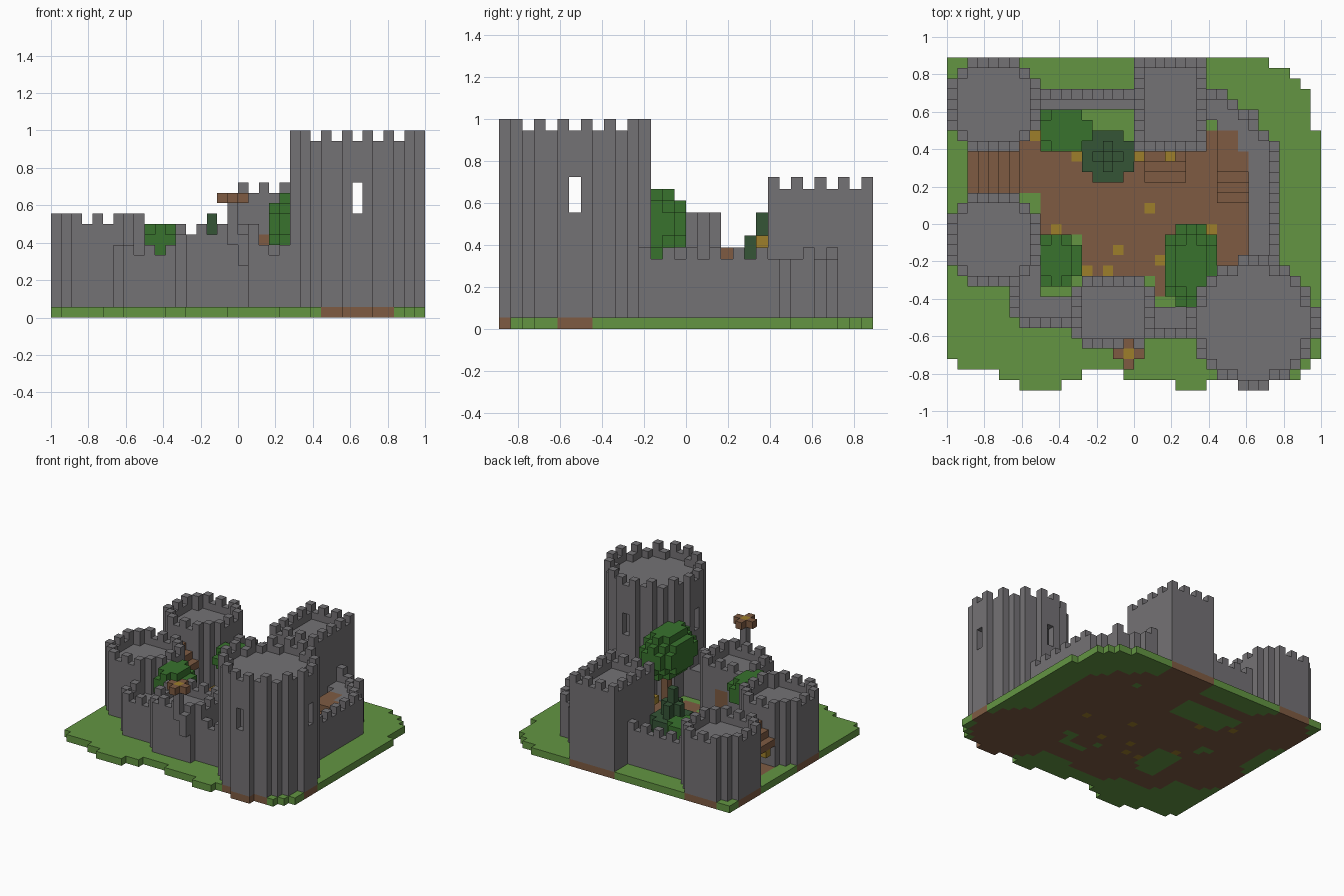
import bpy, bmesh
from mathutils import Vector

if "Cube" in bpy.data.objects:
    bpy.data.objects.remove(bpy.data.objects["Cube"], do_unlink=True)

UNIT = 2 / 36                       # edge of one block
COLOURS = {
    "stone": (0.175, 0.168, 0.178), "grass": (0.125, 0.3, 0.055),
    "wood": (0.21, 0.105, 0.055), "leaf": (0.04, 0.17, 0.027),
    "pine": (0.035, 0.09, 0.037), "gold": (0.34, 0.21, 0.024),
}
NAMES = list(COLOURS)
mats = []
for name, rgb in COLOURS.items():
    m = bpy.data.materials.new(name)
    m.use_nodes = True
    m.diffuse_color = (*rgb, 1)
    bsdf = m.node_tree.nodes["Principled BSDF"]
    bsdf.inputs["Base Color"].default_value = (*rgb, 1)
    bsdf.inputs["Roughness"].default_value = 0.9
    mats.append(m)

parts = {}          # part name -> {block: colour}
taken = set()       # every filled block
footprint = set()   # columns covered by towers and walls
SIDES = [(1, 0), (-1, 0), (0, 1), (0, -1)]


def put(part, block, colour):
    if block not in taken:
        taken.add(block)
        parts.setdefault(part, {})[block] = colour


def box(part, xs, ys, zs, colour):
    for i in range(*xs):
        for j in range(*ys):
            for k in range(*zs):
                put(part, (i, j, k), colour)


def rect(x0, x1, y0, y1):
    return {(i, j) for i in range(x0, x1) for j in range(y0, y1)}


def disc(cx, cy, r2):
    return {(i, j) for i in range(cx - 7, cx + 8) for j in range(cy - 7, cy + 8)
            if (i - cx) ** 2 + (j - cy) ** 2 <= r2}


def tower(part, cells, top, merlon, hole=lambda i, j, k: False, door=lambda i, j, k: False):
    """Hollow shell with a sunken roof floor and a crenellated rim."""
    for i, j in cells:
        rim = any((i + a, j + b) not in cells for a, b in SIDES)
        if rim:
            for k in range(1, top - 1 + merlon(i, j)):
                if not hole(i, j, k):
                    put(part, (i, j, k), "wood" if door(i, j, k) else "stone")
        else:
            put(part, (i, j, top - 3), "stone")
    footprint.update(cells)


def ring_merlon(cx, cy, odd):
    def rule(i, j):
        a, b = abs(i - cx), abs(j - cy)
        return min(a, b) % 2 == odd or (not odd and a == b)
    return rule


def wall(part, cells, outward, top=7):
    """Walkway with a parapet on its outward sides."""
    cells = cells - footprint
    covered = cells | footprint
    for i, j in cells:
        rim = any((i + a, j + b) not in covered for a, b in outward)
        height = top - 1 + (i + j) % 2 if rim else top - 2
        for k in range(1, height):
            put(part, (i, j, k), "stone")
    footprint.update(cells)


# Towers
tower("keep_tower", disc(29, 6, 38), 18, ring_merlon(29, 6, 1),
      hole=lambda i, j, k: (i == 29 or j == 6) and 10 <= k <= 12)
tower("left_round_tower", disc(4, 14, 20), 10, ring_merlon(4, 14, 0))
tower("back_round_tower", disc(4, 27, 20), 10, ring_merlon(4, 27, 0))
tower("back_square_tower", rect(18, 25, 23, 32), 13,
      lambda i, j: i % 2 == 0 if j in (23, 31) else j % 2 == 1,
      door=lambda i, j, k: i == 20 and j == 23 and 4 <= k <= 7)
tower("front_tower", rect(12, 20, 5, 10) | rect(13, 19, 4, 11), 9,
      lambda i, j: (i + j) % 2 == 0,
      door=lambda i, j, k: i in (15, 16) and j == 10 and k <= 4)

# Curtain walls
arc = {(i, j) for i, j in rect(23, 33, 20, 30)
       if 42 < (i - 22.5) ** 2 + (j - 19.5) ** 2 <= 86}
wall("side_wall", arc | rect(29, 32, 9, 20), [(1, 0), (0, 1)])
wall("back_wall", rect(8, 18, 27, 29), [(0, 1)])
wall("corner_wall", rect(6, 9, 7, 12) | rect(7, 13, 6, 9), [(-1, 0), (0, -1)])
wall("front_wall", rect(19, 26, 5, 8), [(0, -1)])

# Gate arch of stepped planks, with lanterns under both ends
for i in range(2, 7):
    top = 6 - abs(i - 4)
    box("gate_arch", (i, i + 1), (19, 23), (top, top + 1), "wood")
for i in (2, 6):
    put("gate_lantern", (i, 20, 3), "gold")

# Wooden stairs
for n in range(3):
    box("tower_stairs", (19, 23), (20 + n, 21 + n), (1, 2 + n), "wood")
for n in range(7):
    box("wall_stairs", (26, 29), (18 + n, 19 + n), (1, min(2 + n, 5)), "wood")
for i in (18, 21):
    put("door_torch", (i, 22, 7), "gold")

# Beacon on a bracket before the front tower
box("beacon_post", (18, 19), (3, 4), (5, 8), "stone")
box("beacon_post", (17, 18), (3, 4), (7, 11), "stone")
put("beacon", (17, 3, 11), "gold")
for a, b in SIDES:
    put("beacon", (17 + a, 3 + b, 11), "wood")


def tree(part, centre, radii):
    """Rounded crown of blocks on a trunk."""
    c, r = Vector(centre), Vector(radii)
    for i, j in rect(int(c.x) - 6, int(c.x) + 7, int(c.y) - 6, int(c.y) + 7):
        for k in range(1, 13):
            d = Vector((i, j, k)) + Vector((.5, .5, .5)) - c
            if sum((d[n] / r[n]) ** 2 for n in range(3)) <= 1 and (i, j) not in footprint:
                put(part, (i, j, k), "leaf")
    x, y = int(c.x), int(c.y)
    box(part + "_trunk", (x, x + 1), (y, y + 1), (1, int(c.z)), "wood")


tree("large_tree", (23.5, 12, 9), (2.7, 4.3, 3.2))
tree("left_tree", (10.6, 12.5, 7.3), (2.3, 2.7, 1.8))
tree("back_tree", (11.3, 25, 5.5), (2.7, 2.3, 2))

# Pine with tapering tiers
for k, reach in zip(range(3, 10), (1, 2, 2, 1, 1, 0, 0)):
    for i, j in disc(15, 22, reach * reach + (reach > 1)):
        put("pine_tree", (i, j, k), "pine")
box("pine_trunk", (15, 16), (22, 23), (1, 3), "wood")

# Ground slab with a ragged edge, earth yard and scattered gold
spans = {0: [(7, 11), (22, 25)], 1: [(5, 13), (17, 34)], 2: [(1, 35)],
         31: [(0, 31)], 30: [(0, 33)], 29: [(0, 34)]}
spans.update({j: [(0, 35)] for j in range(25, 29)})
ground = set(footprint)
for j in range(32):
    for a, b in spans.get(j, [(0, 36)]):
        ground |= rect(a, b, j, j + 1)
yard = (rect(2, 8, 19, 23) | rect(7, 28, 19, 23) | rect(7, 10, 23, 25)
        | rect(9, 28, 15, 19) | rect(13, 28, 11, 15) | rect(25, 29, 12, 25)
        | rect(20, 23, 9, 11))
gold = {(8, 24), (12, 22), (10, 15), (19, 17), (25, 15), (16, 13), (20, 12), (13, 11), (15, 11)}
for c in ground:
    earth = c in yard or c in footprint
    put("ground", (*c, 0), "gold" if c in gold else "wood" if earth else "grass")

# Turn every part into a mesh of its exposed block faces
ORIGIN = Vector((18, 16, 0))
AXES = [Vector((1, 0, 0)), Vector((0, 1, 0)), Vector((0, 0, 1))]
for name, blocks in parts.items():
    bm = bmesh.new()
    verts = {}
    for block, colour in blocks.items():
        for n in range(3):
            u, v = AXES[(n + 1) % 3], AXES[(n + 2) % 3]
            for s in (0, 1):
                near = list(block)
                near[n] += 2 * s - 1
                if tuple(near) in taken:
                    continue
                base = Vector(block) + AXES[n] * s
                loop = [base, base + u, base + u + v, base + v]
                if not s:
                    loop.reverse()
                corners = []
                for p in loop:
                    key = tuple(p)
                    if key not in verts:
                        verts[key] = bm.verts.new((p - ORIGIN) * UNIT)
                    corners.append(verts[key])
                bm.faces.new(corners).material_index = NAMES.index(colour)
    mesh = bpy.data.meshes.new(name)
    for m in mats:
        mesh.materials.append(m)
    bm.to_mesh(mesh)
    bm.free()
    bpy.context.scene.collection.objects.link(bpy.data.objects.new(name, mesh))
